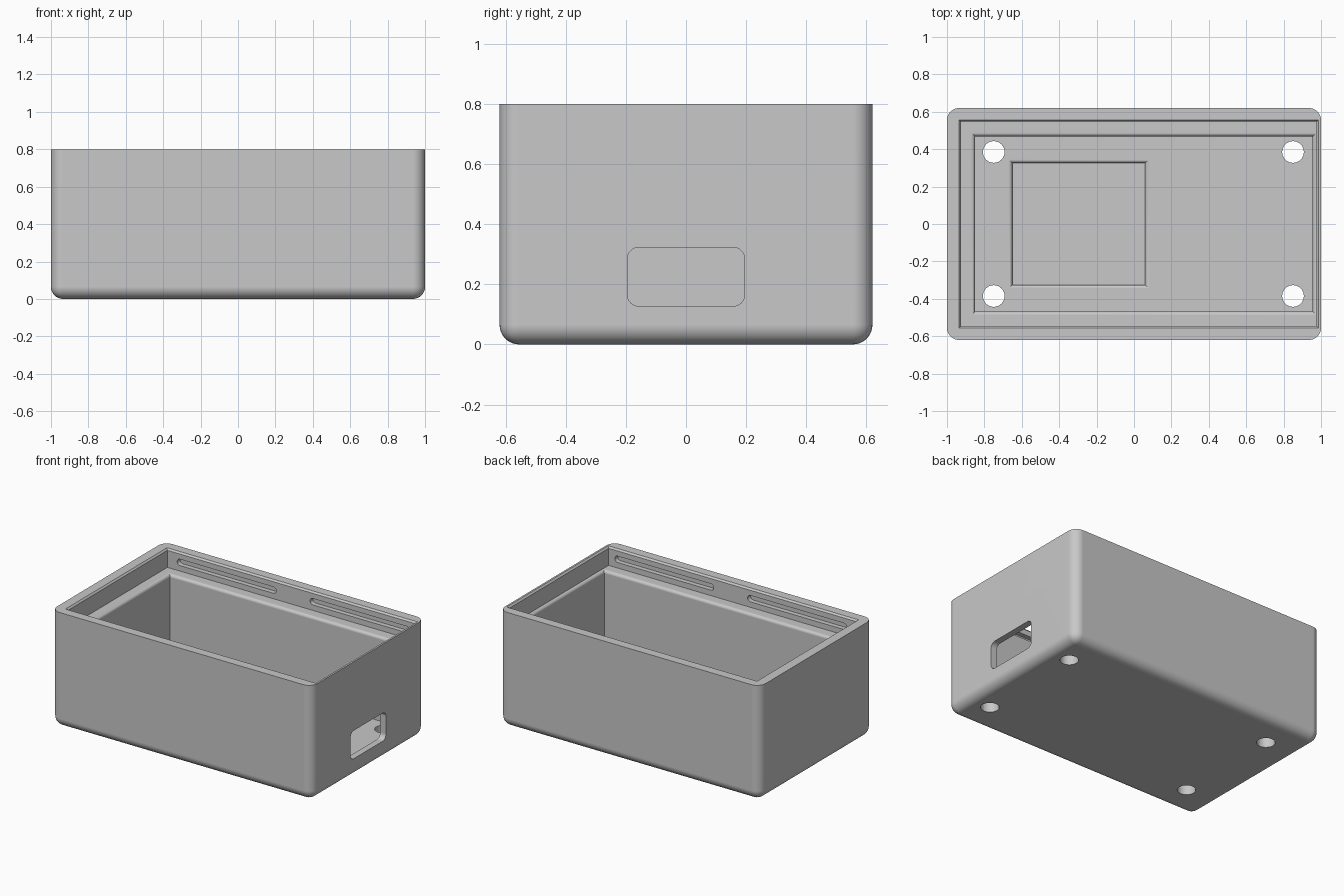
import bpy, bmesh, math
from mathutils import Vector, Matrix

old = bpy.data.objects.get("Cube")
if old:
    bpy.data.objects.remove(old, do_unlink=True)

grey = bpy.data.materials.new("plain grey")
grey.use_nodes = True
grey.diffuse_color = (0.58, 0.58, 0.58, 1)
grey.node_tree.nodes["Principled BSDF"].inputs["Base Color"].default_value = (0.58, 0.58, 0.58, 1)


def add_object(name, bm):
    bmesh.ops.recalc_face_normals(bm, faces=bm.faces)
    mesh = bpy.data.meshes.new(name)
    bm.to_mesh(mesh)
    bm.free()
    mesh.materials.append(grey)
    obj = bpy.data.objects.new(name, mesh)
    bpy.context.collection.objects.link(obj)
    return obj


def loft(name, rings):
    """Closed solid through rings of equal point count."""
    bm = bmesh.new()
    loops = [[bm.verts.new(p) for p in ring] for ring in rings]
    for a, b in zip(loops, loops[1:]):
        for i in range(len(a)):
            j = (i + 1) % len(a)
            bm.faces.new((a[i], a[j], b[j], b[i]))
    bm.faces.new(loops[0])
    bm.faces.new(loops[-1])
    return add_object(name, bm)


def rounded_prism(name, w, h, r, depth, centre, rotation, steps=8):
    """Rounded rectangle extruded along its local z axis."""
    outline = []
    for k, (sx, sy) in enumerate([(1, 1), (-1, 1), (-1, -1), (1, -1)]):
        for i in range(steps + 1):
            a = (k + i / steps) * math.pi / 2
            p = (sx * (w / 2 - r) + r * math.cos(a), sy * (h / 2 - r) + r * math.sin(a))
            outline.append(p)
    place = Matrix.Translation(centre) @ rotation
    return loft(name, [[place @ Vector((x, y, z)) for x, y in outline]
                       for z in (-depth / 2, depth / 2)])


def rect(x0, x1, y, z, grow=0.0):
    x0, x1, y = x0 - grow, x1 + grow, y + grow
    return [(x0, -y, z), (x1, -y, z), (x1, y, z), (x0, y, z)]


def well(x0, x1, y, bottom, top, r):
    """Rings of a straight pit whose upper edge is rounded over."""
    rings = [rect(x0, x1, y, bottom)]
    for i in range(7):
        a = i / 6 * math.pi / 2
        rings.append(rect(x0, x1, y, top - r + r * math.sin(a), r * (1 - math.cos(a))))
    return rings


# Outer body with rounded uprights and bottom edges
bm = bmesh.new()
bmesh.ops.create_cube(bm, size=1)
bmesh.ops.scale(bm, vec=(2, 1.24, 0.8), verts=bm.verts)
bmesh.ops.translate(bm, vec=(0, 0, 0.4), verts=bm.verts)
edges = [e for e in bm.edges if min(v.co.z for v in e.verts) < 0.1]
bmesh.ops.bevel(bm, geom=edges, offset=0.065, segments=8, profile=0.5, affect='EDGES')
body = add_object("enclosure_body", bm)

# Stepped interior: floor recess, main cavity, lid ledge, chamfered mouth
lid = (-0.925, 0.977, 0.547)
interior = well(-0.65, 0.06, 0.325, 0.045, 0.085, 0.02)
interior += well(-0.85, 0.955, 0.468, 0.085, 0.67, 0.02)
interior += [rect(*lid, 0.67), rect(*lid, 0.788), rect(*lid, 0.80, 0.01), rect(*lid, 0.9, 0.01)]
cutters = [loft("interior_cutter", interior)]

# Screw holes through the floor
upright = Matrix.Identity(4)
for x in (-0.75, 0.85):
    for y in (-0.385, 0.385):
        cutters.append(rounded_prism("screw_hole_cutter", 0.116, 0.116, 0.0579, 0.4,
                                     (x, y, 0), upright))

# Cable window in the end wall
to_x = Matrix.Rotation(math.pi / 2, 4, 'Y')
cutters.append(rounded_prism("window_cutter", 0.195, 0.39, 0.038, 0.2, (1, 0, 0.225), to_x))

# Snap grooves inside the long walls
to_y = Matrix.Rotation(math.pi / 2, 4, 'X')
for side in (-1, 1):
    for x in (-0.47, 0.55):
        cutters.append(rounded_prism("snap_groove_cutter", 0.76, 0.044, 0.0219, 0.08,
                                     (x, side * 0.54, 0.73), to_y))

# Cut everything, then tidy the shading
bpy.ops.object.select_all(action='DESELECT')
bpy.context.view_layer.objects.active = body
body.select_set(True)
for cutter in cutters:
    cutter.hide_render = True
    mod = body.modifiers.new("cut", 'BOOLEAN')
    mod.operation = 'DIFFERENCE'
    mod.solver = 'EXACT'
    mod.object = cutter
    bpy.ops.object.modifier_apply(modifier=mod.name)
    bpy.data.objects.remove(cutter, do_unlink=True)

bpy.ops.object.shade_smooth_by_angle(angle=math.radians(30))
normals = body.modifiers.new("flat_sides", 'WEIGHTED_NORMAL')
normals.keep_sharp = True
